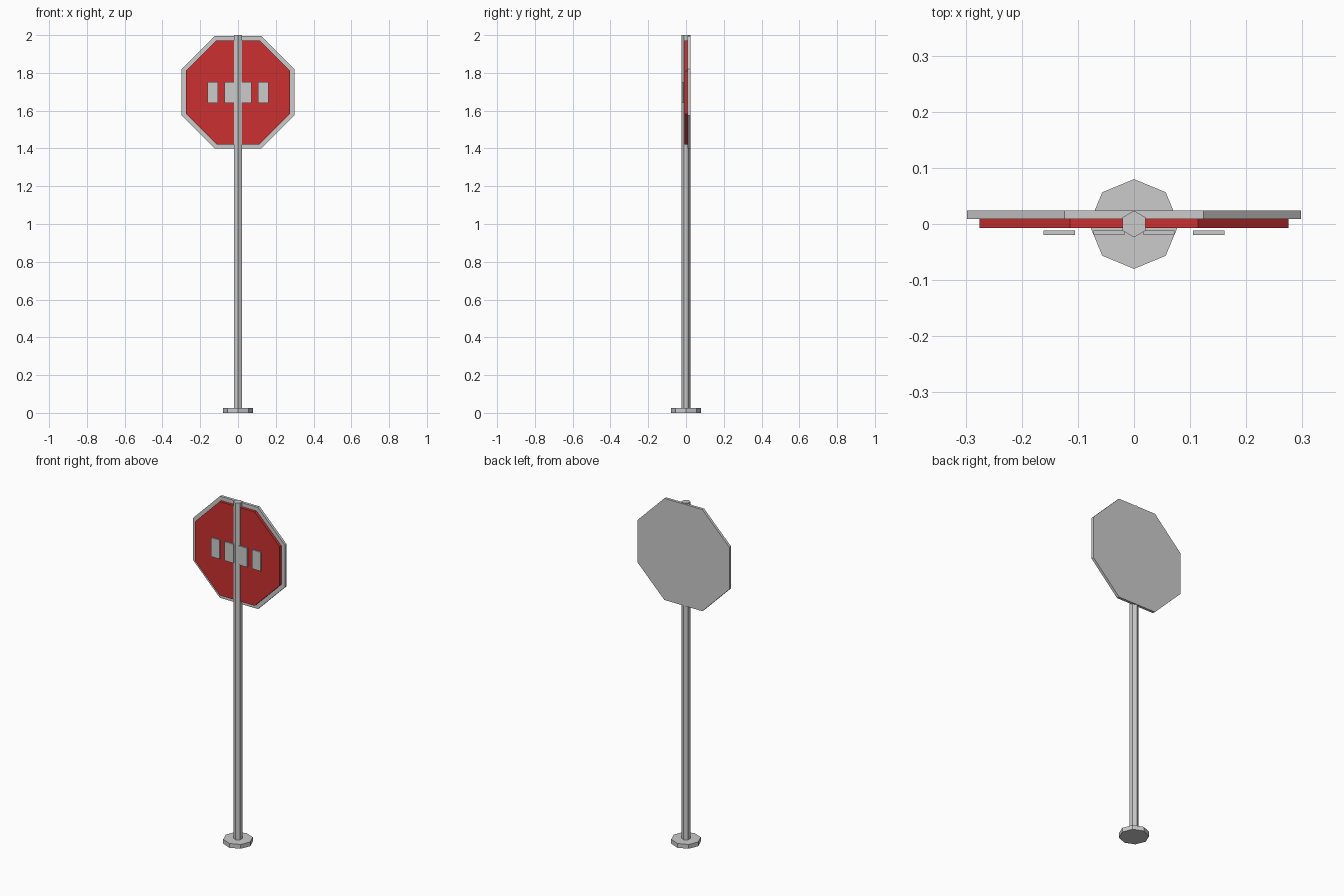
import bpy
from math import cos, pi, radians

if "Cube" in bpy.data.objects:
    bpy.data.objects.remove(bpy.data.objects["Cube"])

SIGN_Z = 1.697


def prism(name, sides, radius, depth, location, rotation=(0, 0, 0), spin=0.0):
    """Flat-sided prism; spin turns the profile about its own axis."""
    bpy.ops.mesh.primitive_cylinder_add(vertices=sides, radius=radius, depth=depth)
    obj = bpy.context.object
    obj.name = name
    obj.rotation_euler = (0, 0, spin)
    bpy.ops.object.transform_apply(location=False, rotation=True, scale=False)
    obj.rotation_euler = rotation
    obj.location = location
    return obj


def octagon_plate(name, apothem, depth, y):
    """Upright octagon with flat top and bottom edges, facing -y."""
    return prism(name, 8, apothem / cos(pi / 8), depth, (0, y, SIGN_Z),
                 (radians(90), 0, 0), pi / 8)


# Foot and hexagonal pole
prism("base_plate", 8, 0.08, 0.025, (0, 0, 0.0125))
prism("pole", 6, 0.0237, 2.0, (0, 0, 1.0))

# Grey backing plate with smaller red face in front
octagon_plate("sign_backing", 0.298, 0.016, 0.0165)
face = octagon_plate("sign_face", 0.275, 0.016, 0.0005)
red = bpy.data.materials.new("sign_red")
red.diffuse_color = (0.6, 0.03, 0.03, 1)
red.use_nodes = True
red.node_tree.nodes["Principled BSDF"].inputs["Base Color"].default_value = red.diffuse_color
face.data.materials.append(red)

# Row of four raised blocks on the sign face
for i in range(4):
    bpy.ops.mesh.primitive_cube_add(size=1, location=((i - 1.5) * 0.089, -0.016, SIGN_Z))
    block = bpy.context.object
    block.name = f"face_block_{i + 1}"
    block.scale = (0.056, 0.008, 0.111)
    bpy.ops.object.transform_apply(location=False, rotation=False, scale=True)
